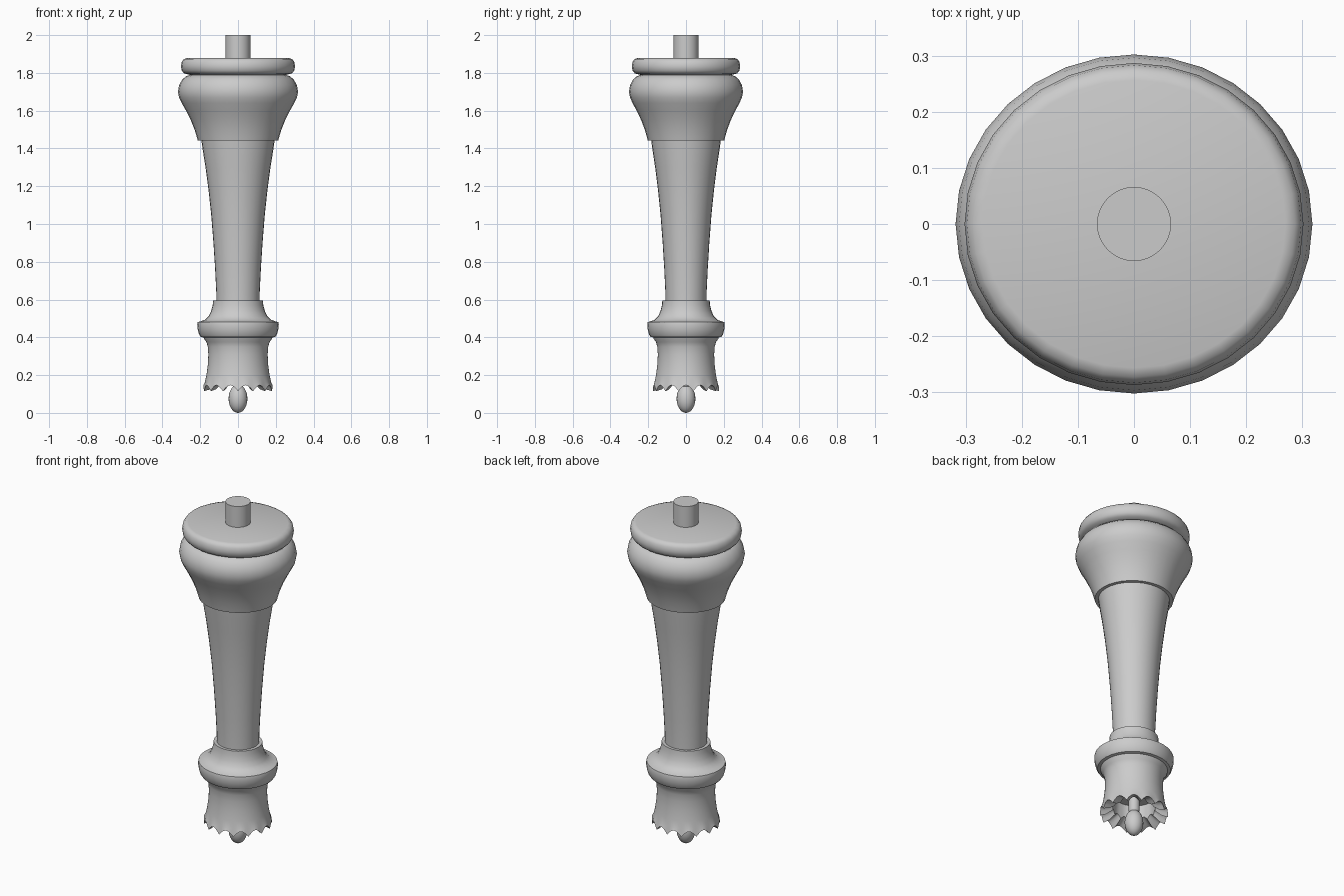
import bpy, bmesh, math

cube = bpy.data.objects.get("Cube")
if cube:
    bpy.data.objects.remove(cube, do_unlink=True)

grey = bpy.data.materials.new("plain grey")
grey.use_nodes = True
grey.diffuse_color = (0.6, 0.6, 0.6, 1)
grey.node_tree.nodes["Principled BSDF"].inputs["Base Color"].default_value = (0.6, 0.6, 0.6, 1)

TEETH = 14
OVAL = 0.95  # turned parts are slightly narrower front to back


def lathe(name, profile, segments=32, depth=OVAL, angle=40):
    """Turn a top-down profile of (radius, z) or (radius, z, scallop height) and close both ends."""
    bm = bmesh.new()
    rings = []
    for r, z, *wave in profile:
        ring = []
        for i in range(segments):
            a = math.tau * i / segments
            lift = wave[0] * abs(math.cos(TEETH * a / 2)) if wave else 0
            ring.append(bm.verts.new((r * math.cos(a), r * depth * math.sin(a), z + lift)))
        rings.append(ring)
    for top, low in zip(rings, rings[1:]):
        for i in range(segments):
            j = (i + 1) % segments
            bm.faces.new((top[i], low[i], low[j], top[j]))
    bm.faces.new(rings[0])
    bm.faces.new(rings[-1][::-1])
    bmesh.ops.recalc_face_normals(bm, faces=bm.faces)
    mesh = bpy.data.meshes.new(name)
    bm.to_mesh(mesh)
    bm.free()
    obj = bpy.data.objects.new(name, mesh)
    bpy.context.collection.objects.link(obj)
    finish(obj, angle)


def finish(obj, angle):
    """Apply the colour and smooth shading."""
    obj.data.materials.append(grey)
    bpy.ops.object.select_all(action="DESELECT")
    obj.select_set(True)
    bpy.context.view_layer.objects.active = obj
    bpy.ops.object.shade_smooth_by_angle(angle=math.radians(angle))


# Mounting pin on top
lathe("mounting_pin", [(0.066, 2.0), (0.066, 1.86)], depth=1)

# Rounded cap disc
lathe("cap_disc", [(0.27, 1.878), (0.287, 1.873), (0.298, 1.858), (0.302, 1.835),
                   (0.298, 1.812), (0.285, 1.797), (0.255, 1.79), (0.255, 1.77)])

# Bulging capital flaring down to the shaft
lathe("capital", [(0.25, 1.79), (0.275, 1.782), (0.295, 1.765), (0.312, 1.735), (0.318, 1.70),
                  (0.312, 1.67), (0.298, 1.64), (0.275, 1.60), (0.25, 1.55),
                  (0.23, 1.50), (0.218, 1.46), (0.213, 1.442)])

# Tapered shaft
lathe("shaft", [(0.196, 1.46), (0.188, 1.40), (0.172, 1.30), (0.156, 1.18), (0.142, 1.05),
                (0.130, 0.90), (0.121, 0.76), (0.115, 0.64), (0.114, 0.57)])

# Flared collar and ring
lathe("collar", [(0.132, 0.595), (0.134, 0.57), (0.142, 0.54), (0.155, 0.512),
                 (0.175, 0.493), (0.20, 0.484), (0.213, 0.481), (0.216, 0.468),
                 (0.213, 0.44), (0.206, 0.415), (0.198, 0.403), (0.165, 0.395)])

# Bell-shaped foot with a scalloped rim and hollow underside
lathe("scalloped_foot", [(0.185, 0.41), (0.18, 0.392), (0.167, 0.375), (0.16, 0.35),
                         (0.157, 0.31), (0.159, 0.26), (0.167, 0.20), (0.176, 0.16),
                         (0.184, 0.115, 0.032), (0.15, 0.125, 0.032),
                         (0.115, 0.15, 0.02), (0.11, 0.24)], segments=TEETH * 6)

# Hanging drop below the foot
steps = 12
drop = [(0.05 * math.sin(math.pi * t / steps), 0.075 + 0.075 * math.cos(math.pi * t / steps))
        for t in range(1, steps)]
lathe("drop_finial", [(0.03, 0.25), (0.03, 0.15)] + drop[1:] + [(0.003, 0)], segments=20, depth=1)
